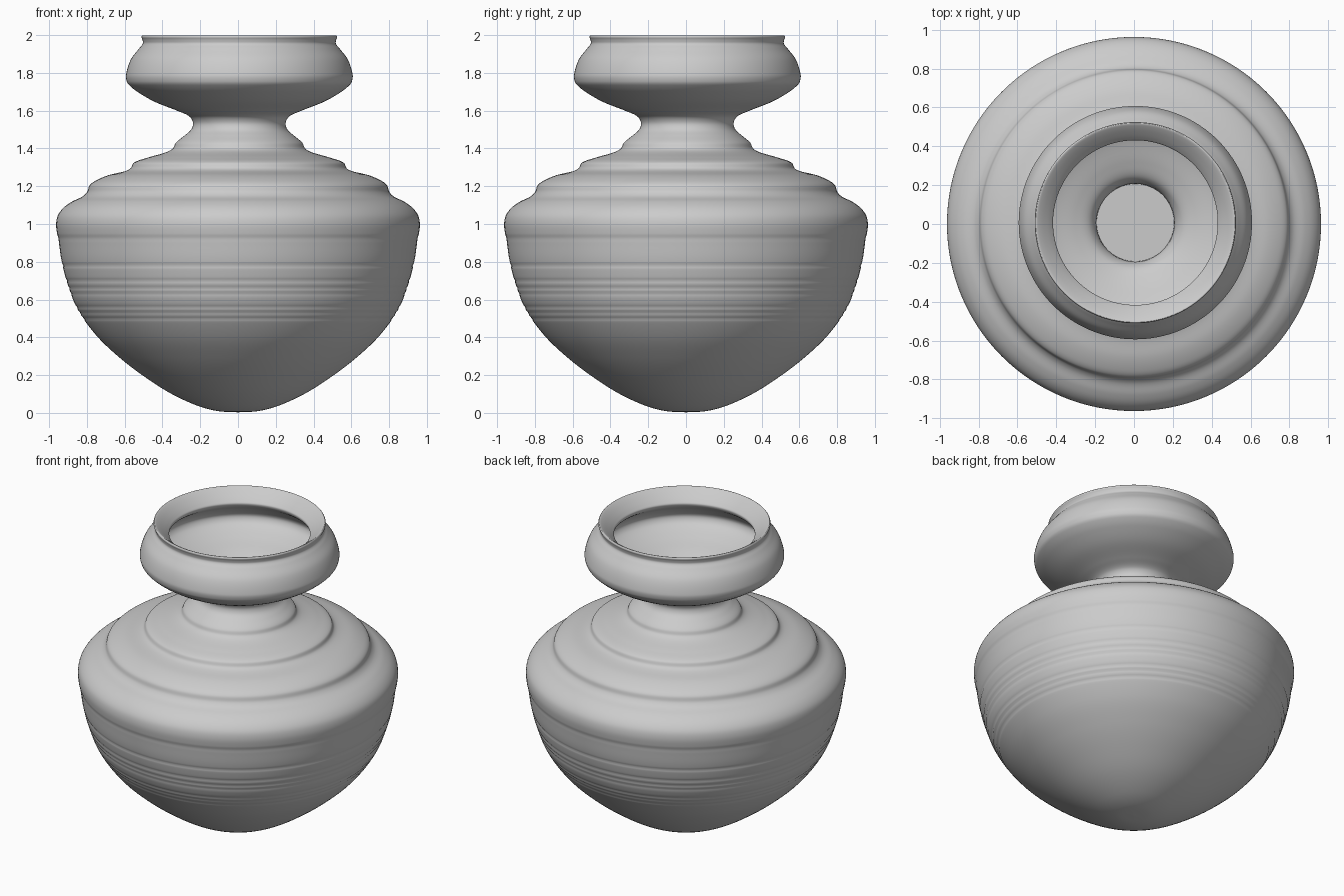
import bpy, bmesh, math
from mathutils import Vector

if "Cube" in bpy.data.objects:
    bpy.data.objects.remove(bpy.data.objects["Cube"])

SEGMENTS = 128
STEPS = 6

# Outer wall (radius, height), from the base up to the lip
outer = [(0, 0.003), (0.11, 0.01), (0.22, 0.04), (0.36, 0.105), (0.50, 0.195),
         (0.63, 0.295), (0.75, 0.41), (0.85, 0.55), (0.905, 0.69), (0.935, 0.81),
         (0.948, 0.90), (0.951, 0.925), (0.958, 0.95), (0.963, 1.0), (0.954, 1.045),
         (0.925, 1.085), (0.88, 1.118), (0.825, 1.145), (0.80, 1.17), (0.787, 1.205),
         (0.755, 1.23), (0.69, 1.258), (0.60, 1.28), (0.572, 1.295), (0.555, 1.325),
         (0.48, 1.352), (0.385, 1.38), (0.35, 1.40), (0.335, 1.43), (0.29, 1.468),
         (0.255, 1.50), (0.245, 1.535), (0.265, 1.57), (0.33, 1.60), (0.45, 1.648),
         (0.54, 1.70), (0.583, 1.735), (0.596, 1.755), (0.60, 1.79), (0.575, 1.87),
         (0.53, 1.93), (0.511, 1.955), (0.513, 1.975), (0.518, 1.99)]

# Inner wall, from the lip down into the cup and the closed neck
inner = [(0.512, 1.999), (0.495, 1.99), (0.465, 1.965), (0.435, 1.935), (0.424, 1.918),
         (0.435, 1.895), (0.50, 1.845), (0.54, 1.79), (0.52, 1.745), (0.43, 1.695),
         (0.31, 1.65), (0.24, 1.615), (0.208, 1.57), (0.20, 1.52), (0.20, 1.50)]

# Fine incised lines on the lower body
incisions = [0.50, 0.53, 0.56, 0.63, 0.66, 0.70, 0.78]


def smooth_profile(points, steps):
    """Catmull-Rom curve through the profile points."""
    p = [Vector(q) for q in points]
    p = [p[0]] + p + [p[-1]]
    result = []
    for i in range(1, len(p) - 2):
        a, b, c, d = p[i - 1:i + 3]
        # finer steps where the wall is long, so the incisions show
        n = max(steps, int((c - b).length / 0.01))
        # non-uniform tangents avoid overshoot next to short spans
        lab, lbc, lcd = ((v - u).length for u, v in ((a, b), (b, c), (c, d)))
        m1 = (c - a) * (lbc / (lab + lbc))
        m2 = (d - b) * (lbc / (lbc + lcd))
        for k in range(n):
            t = k / n
            result.append(b * (2*t**3 - 3*t*t + 1) + m1 * (t**3 - 2*t*t + t)
                          + c * (3*t*t - 2*t**3) + m2 * (t**3 - t*t))
    result.append(p[-1])
    return result


def lathe(name, profile):
    bm = bmesh.new()
    rings = []
    for r, z in profile:
        if z < 0.9:
            r -= sum(0.004 * math.exp(-((z - g) / 0.007) ** 2) for g in incisions)
        # the hand-thrown mouth sits slightly off centre
        off = 0.007 * min(1, max(0, (z - 1.1) / 0.4))
        if r < 0.001:
            rings.append([bm.verts.new((0, 0, z))])
            continue
        rings.append([bm.verts.new((r * math.cos(a) + off, r * math.sin(a) + off, z))
                      for a in (2 * math.pi * i / SEGMENTS for i in range(SEGMENTS))])
    for lo, hi in zip(rings, rings[1:]):
        for i in range(SEGMENTS):
            j = (i + 1) % SEGMENTS
            if len(lo) == 1:
                bm.faces.new((lo[0], hi[j], hi[i]))
            else:
                bm.faces.new((lo[i], lo[j], hi[j], hi[i]))
    bm.faces.new(rings[-1])  # flat stop inside the neck
    bmesh.ops.recalc_face_normals(bm, faces=bm.faces)
    mesh = bpy.data.meshes.new(name)
    bm.to_mesh(mesh)
    bm.free()
    obj = bpy.data.objects.new(name, mesh)
    bpy.context.collection.objects.link(obj)
    return obj


# Pot: one continuous turned wall
pot = lathe("clay_pot", smooth_profile(outer + inner, STEPS))
bpy.context.view_layer.objects.active = pot
pot.select_set(True)
bpy.ops.object.shade_smooth_by_angle(angle=math.radians(40))
